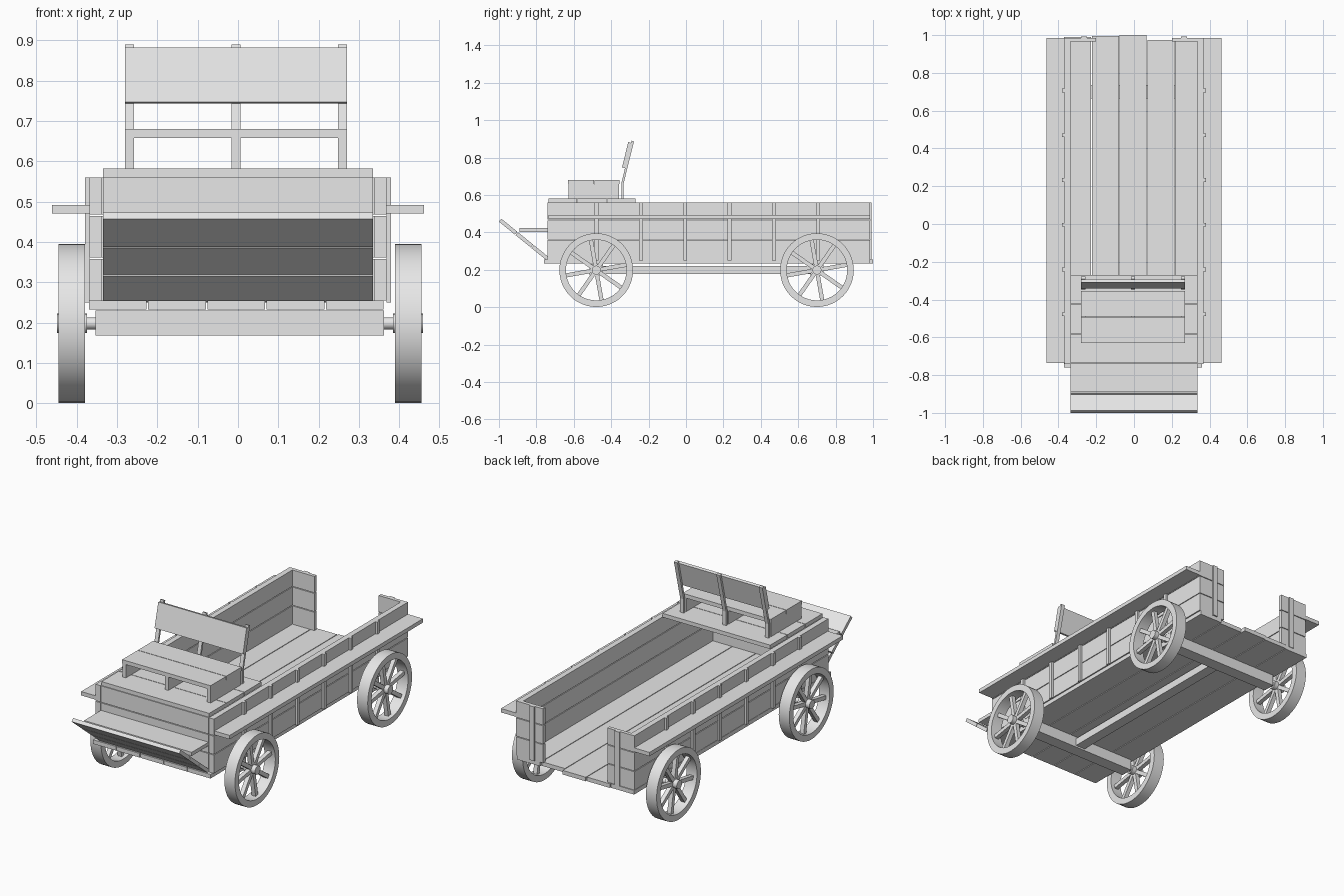
import bpy, bmesh
from math import pi, radians
from mathutils import Matrix, Vector

cube = bpy.data.objects.get("Cube")
if cube:
    bpy.data.objects.remove(cube, do_unlink=True)

wood = bpy.data.materials.new("weathered_grey")
wood.use_nodes = True
wood.diffuse_color = (0.8, 0.8, 0.8, 1)
wood.node_tree.nodes["Principled BSDF"].inputs["Base Color"].default_value = (0.8, 0.8, 0.8, 1)


def finish(name, bm, smooth=False):
    bmesh.ops.recalc_face_normals(bm, faces=bm.faces)
    mesh = bpy.data.meshes.new(name)
    bm.to_mesh(mesh)
    bm.free()
    mesh.materials.append(wood)
    if smooth:
        mesh.shade_smooth()
        mesh.set_sharp_from_angle(angle=radians(35))
    obj = bpy.data.objects.new(name, mesh)
    bpy.context.scene.collection.objects.link(obj)
    return obj


def prism(name, points, x0, x1):
    """Extrude a (y, z) outline from x0 to x1."""
    bm = bmesh.new()
    face = bm.faces.new([bm.verts.new((x0, y, z)) for y, z in points])
    ext = bmesh.ops.extrude_face_region(bm, geom=[face])["geom"]
    verts = [v for v in ext if isinstance(v, bmesh.types.BMVert)]
    bmesh.ops.translate(bm, verts=verts, vec=(x1 - x0, 0, 0))
    return finish(name, bm)


def box(name, x0, x1, y0, y1, z0, z1):
    return prism(name, [(y0, z0), (y1, z0), (y1, z1), (y0, z1)], x0, x1)


def rod(name, x0, x1, y, z, radius):
    bm = bmesh.new()
    place = Matrix.Translation(((x0 + x1) / 2, y, z)) @ Matrix.Rotation(pi / 2, 4, "Y")
    bmesh.ops.create_cone(bm, cap_ends=True, segments=20, radius1=radius,
                          radius2=radius, depth=abs(x1 - x0), matrix=place)
    return finish(name, bm, True)


# Heights of the three boards on every wall
BOARDS = [(0.255, 0.358), (0.362, 0.464), (0.468, 0.56)]

# Floor planks with uneven rear ends
ends = [0.99, 0.995, 1.0, 0.975, 0.985]
for i, end in enumerate(ends):
    x = -0.37 + i * 0.147
    box("floor_plank", x, x + 0.143, -0.76, end, 0.232, 0.255)

# Box sides, battens, rails and rear corner panels
for side, s in (("left", 1), ("right", -1)):
    for z0, z1 in BOARDS:
        box(side + "_wall_board", s * 0.337, s * 0.368, -0.74, 0.985, z0, z1)
        box(side + "_rear_panel_board", s * 0.2, s * 0.337, 0.965, 0.985, z0, z1)
    for i in range(6):
        y = -0.478 + i * 0.237
        box(side + "_batten", s * 0.368, s * 0.38, y - 0.01, y + 0.01, 0.25, 0.56)
    box(side + "_rear_batten", s * 0.25, s * 0.28, 0.985, 0.993, 0.255, 0.56)
    box(side + "_rail", s * 0.368, s * 0.462, -0.735, 0.985, 0.47, 0.492)

# Front wall and footboard
for z0, z1 in BOARDS:
    box("front_wall_board", -0.335, 0.335, -0.74, -0.72, z0, z1)
box("foot_rest", -0.335, 0.335, -0.89, -0.74, 0.402, 0.422)
low, high = Vector((-0.745, 0.25)), Vector((-1.0, 0.457))
lift = Vector((0.0127, 0.0157))
for i in range(3):
    a = low.lerp(high, i / 3)
    b = low.lerp(high, (i + 1) / 3 - (0.015 if i < 2 else 0))
    prism("footboard_slat", [a, b, b + lift, a + lift], -0.335, 0.335)

# Seat deck
for y0, y1 in ((-0.735, -0.582), (-0.579, -0.424), (-0.421, -0.27)):
    box("seat_deck_plank", -0.335, 0.335, y0, y1, 0.56, 0.582)

# Seat bench with its supports and back posts
for y0, y1 in ((-0.63, -0.493), (-0.49, -0.355)):
    box("seat_board", -0.28, 0.27, y0, y1, 0.658, 0.68)
post = [(-0.346, 0.58), (-0.346, 0.66), (-0.291, 0.89),
        (-0.278, 0.886), (-0.334, 0.66), (-0.334, 0.58)]
for x in (-0.28, -0.016, 0.248):
    box("seat_support", x, x + 0.022, -0.628, -0.357, 0.582, 0.658)
    prism("seat_back_post", post, x, x + 0.022)
prism("seat_back_board", [(-0.342, 0.747), (-0.309, 0.882), (-0.292, 0.878), (-0.325, 0.743)],
      -0.28, 0.27)

# Undercarriage
box("centre_beam", -0.03, 0.03, -0.48, 0.70, 0.178, 0.22)


def wheel(name, x, y, z):
    # Rim: a rectangular section spun about the axle
    bm = bmesh.new()
    ring = [bm.verts.new((dx, 0, r)) for dx, r in
            ((-0.033, 0.162), (0.033, 0.162), (0.033, 0.197), (-0.033, 0.197))]
    edges = [bm.edges.new((ring[i], ring[(i + 1) % 4])) for i in range(4)]
    bmesh.ops.spin(bm, geom=ring + edges, cent=(0, 0, 0), axis=(1, 0, 0),
                   angle=2 * pi, steps=48, use_duplicate=False)
    bmesh.ops.remove_doubles(bm, verts=bm.verts, dist=0.0005)
    finish(name + "_rim", bm, True).location = (x, y, z)
    # Spokes
    bm = bmesh.new()
    for i in range(8):
        turn = Matrix.Rotation(radians(10 + 45 * i), 4, "X")
        bmesh.ops.create_cube(bm, size=1, matrix=turn @ Matrix.Translation((0, 0, 0.092))
                              @ Matrix.Diagonal((0.024, 0.022, 0.15, 1)))
    finish(name + "_spokes", bm).location = (x, y, z)
    rod(name + "_hub", x - 0.037, x + 0.037, y, z, 0.024)


for end, y in (("front", -0.48), ("rear", 0.70)):
    box(end + "_axle_beam", -0.353, 0.362, y - 0.035, y + 0.035, 0.168, 0.23)
    rod(end + "_axle", -0.44, 0.45, y, 0.198, 0.015)
    wheel(end + "_left_wheel", 0.422, y, 0.198)
    wheel(end + "_right_wheel", -0.412, y, 0.198)
